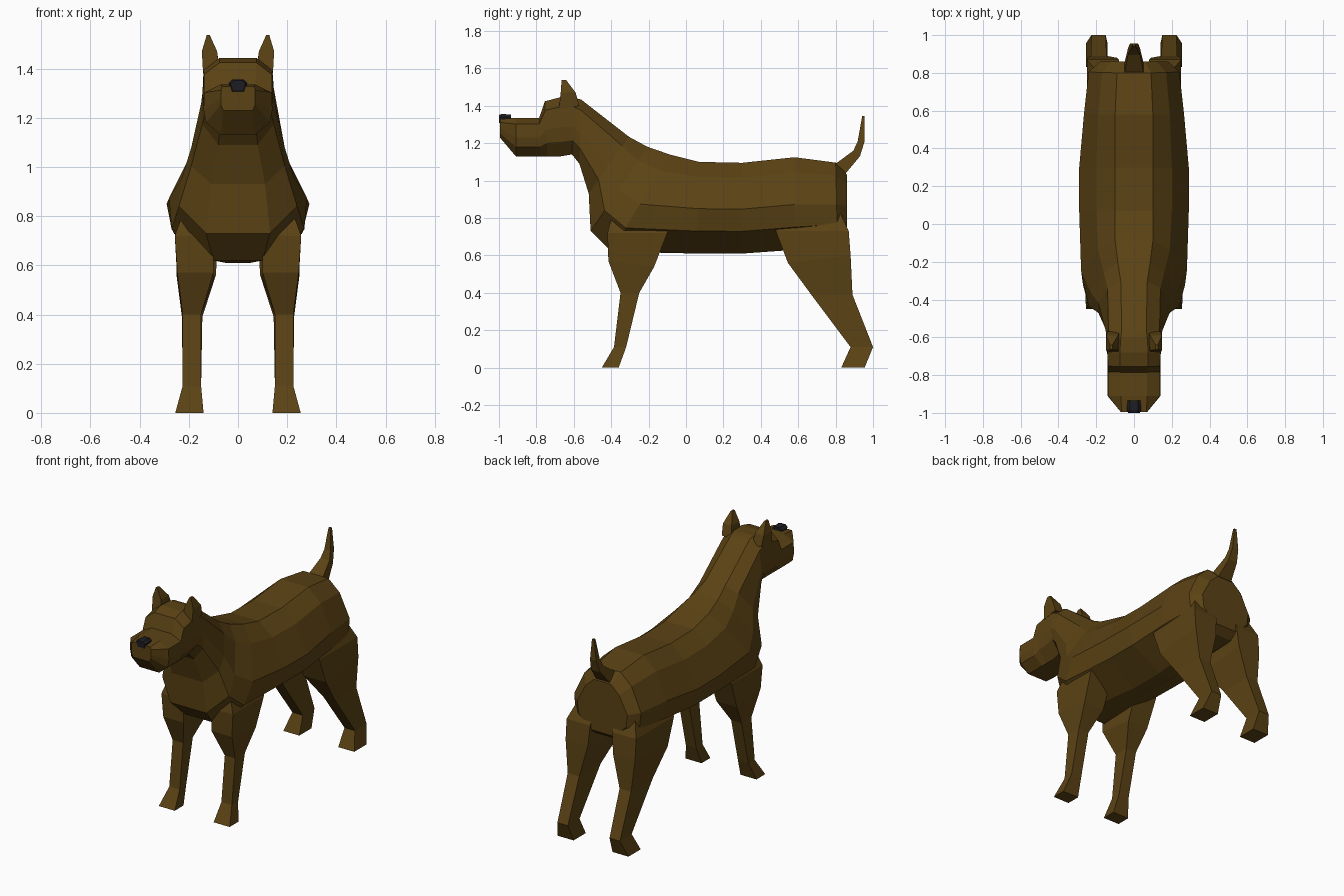
import bpy, bmesh


def material(name, rgb):
    m = bpy.data.materials.new(name)
    m.diffuse_color = (*rgb, 1)
    return m


FUR = material("brown_fur", (0.105, 0.055, 0.007))
BLACK = material("dark_nose", (0.012, 0.012, 0.016))


def skin(bm, rings):
    """Join closed rings of points with quads and cap both ends."""
    vs = [[bm.verts.new(p) for p in r] for r in rings]
    n = len(vs[0])
    for a, b in zip(vs, vs[1:]):
        for i in range(n):
            bm.faces.new((a[i], a[(i + 1) % n], b[(i + 1) % n], b[i]))
    bm.faces.new(vs[0])
    bm.faces.new(vs[-1][::-1])


def make(name, bm, mat):
    bmesh.ops.recalc_face_normals(bm, faces=bm.faces[:])
    me = bpy.data.meshes.new(name)
    bm.to_mesh(me)
    bm.free()
    me.materials.append(mat)
    ob = bpy.data.objects.new(name, me)
    bpy.context.collection.objects.link(ob)
    return ob


LEVELS = (0.02, 0.18, 0.52, 0.76, 1.0)


def body_ring(yt, zt, yb, zb, *widths):
    """Symmetric 10-sided section between a top point and a bottom point."""
    half = [(w, yt + (yb - yt) * t, zt + (zb - zt) * t) for w, t in zip(widths, LEVELS)]
    return half + [(-x, y, z) for x, y, z in reversed(half)]


def limb(name, rows, mat=FUR, mirrored=True):
    """Four-sided limb; row = front y,z, back y,z, inner x, outer x."""
    bm = bmesh.new()
    for s in ((1, -1) if mirrored else (1,)):
        skin(bm, [[(s * xi, yf, zf), (s * xo, yf, zf), (s * xo, yb, zb), (s * xi, yb, zb)]
                  for yf, zf, yb, zb, xi, xo in rows])
    return make(name, bm, mat)


# Head, from muzzle to back of skull
head = [
    (-0.995, 1.33, -0.995, 1.23, .065, .07, .07, .07, .06),
    (-0.91, 1.34, -0.91, 1.13, .07, .137, .14, .13, .07),
    (-0.785, 1.34, -0.78, 1.13, .07, .138, .14, .13, .07),
    (-0.755, 1.43, -0.74, 1.13, .075, .138, .14, .13, .07),
    (-0.68, 1.45, -0.67, 1.13, .075, .14, .142, .13, .07),
    (-0.60, 1.45, -0.61, 1.14, .07, .14, .145, .135, .075),
]
# Neck, chest, barrel and rump
torso = [
    (-0.56, 1.44, -0.57, 1.09, .065, .135, .15, .145, .08),
    (-0.30, 1.24, -0.52, 0.93, .07, .14, .19, .19, .11),
    (-0.20, 1.19, -0.51, 0.73, .085, .16, .23, .24, .13),
    (-0.08, 1.15, -0.40, 0.62, .10, .19, .28, .27, .10),
    (0.07, 1.11, 0.06, 0.61, .10, .20, .29, .26, .05),
    (0.30, 1.105, 0.30, 0.61, .10, .20, .29, .26, .05),
    (0.58, 1.135, 0.58, 0.63, .10, .19, .265, .25, .06),
    (0.80, 1.105, 0.81, 0.66, .09, .17, .24, .23, .09),
    (0.86, 1.04, 0.86, 0.70, .06, .12, .18, .17, .09),
]
bm = bmesh.new()
skin(bm, [body_ring(*r) for r in head + torso])
body = make("body", bm, FUR)

# Legs, blended into the body skin
front_legs = limb("front_legs", [
    (-.45, 0, -.36, 0, .14, .255),
    (-.385, .11, -.32, .11, .15, .225),
    (-.35, .40, -.25, .40, .15, .225),
    (-.415, .57, -.17, .54, .10, .247),
    (-.42, .72, -.10, .72, .10, .257),
    (-.38, .88, -.05, .86, .08, .20)])
hind_legs = limb("hind_legs", [
    (.83, 0, .955, 0, .14, .255),
    (.88, .11, 1.0, .11, .15, .225),
    (.67, .39, .89, .39, .145, .228),
    (.545, .56, .88, .60, .09, .25),
    (.48, .73, .87, .73, .08, .25),
    (.50, .86, .80, .88, .08, .19)])
for legs in (front_legs, hind_legs):
    mod = body.modifiers.new("join_" + legs.name, 'BOOLEAN')
    mod.operation = 'UNION'
    mod.solver = 'EXACT'
    mod.object = legs
bpy.context.view_layer.update()
fused = bpy.data.meshes.new_from_object(body.evaluated_get(bpy.context.evaluated_depsgraph_get()))
body.modifiers.clear()
body.data = fused
for legs in (front_legs, hind_legs):
    bpy.data.objects.remove(legs)

# Ears
limb("ears", [
    (-.68, 1.38, -.57, 1.40, .075, .142),
    (-.67, 1.47, -.59, 1.47, .085, .147),
    (-.665, 1.537, -.64, 1.537, .115, .127)])

# Tail
limb("tail", [
    (.80, 1.09, .855, 1.04, -.05, .05),
    (.895, 1.16, .93, 1.13, -.032, .032),
    (.918, 1.21, .955, 1.21, -.022, .022),
    (.942, 1.345, .955, 1.345, -.008, .008)], mirrored=False)

# Nose
bm = bmesh.new()
skin(bm, [[(x * k, y, 1.33 + z * k) for x, z in
           ((.038, .01), (.022, .026), (-.022, .026), (-.038, .01), (-.028, -.026), (.028, -.026))]
          for y, k in ((-1.0, .8), (-.985, 1), (-.935, .9))])
make("nose", bm, BLACK)
